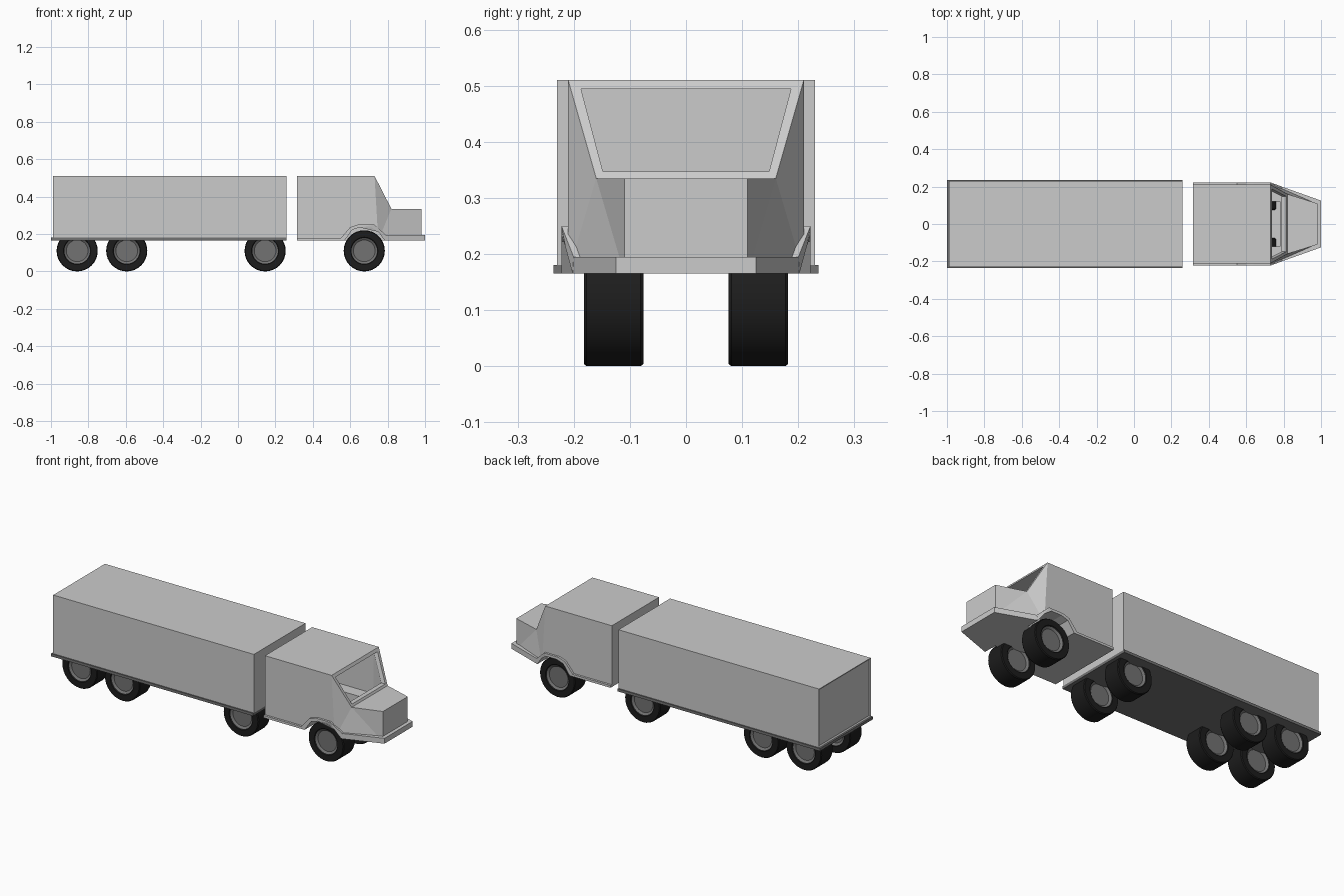
import bpy, bmesh, math

if "Cube" in bpy.data.objects:
    bpy.data.objects.remove(bpy.data.objects["Cube"])

def material(name, v):
    m = bpy.data.materials.new(name)
    m.diffuse_color = (v, v, v, 1)
    m.use_nodes = True
    m.node_tree.nodes["Principled BSDF"].inputs["Base Color"].default_value = m.diffuse_color
    return m

LIGHT = material("light_grey_paint", 0.60)
DARK = material("dark_grey_metal", 0.17)
RUBBER = material("black_rubber", 0.012)

def finish(name, bm, mat):
    bmesh.ops.recalc_face_normals(bm, faces=bm.faces)
    me = bpy.data.meshes.new(name)
    bm.to_mesh(me)
    bm.free()
    me.materials.append(mat)
    ob = bpy.data.objects.new(name, me)
    bpy.context.collection.objects.link(ob)
    return ob

def hull(name, pts, mat, mirror=True):
    """Convex solid around points, optionally mirrored across y."""
    bm = bmesh.new()
    for x, y, z in pts:
        bm.verts.new((x, y, z))
        if mirror:
            bm.verts.new((x, -y, z))
    bmesh.ops.convex_hull(bm, input=bm.verts)
    bmesh.ops.dissolve_limit(bm, angle_limit=0.01, verts=bm.verts, edges=bm.edges)
    return finish(name, bm, mat)

def box(name, x0, x1, y, z0, z1, mat):
    return hull(name, [(x, y, z) for x in (x0, x1) for z in (z0, z1)], mat)

def cut(target, cutter):
    cutter.hide_render = True
    mod = target.modifiers.new("cut", 'BOOLEAN')
    mod.operation = 'DIFFERENCE'
    mod.solver = 'EXACT'
    mod.object = cutter
    bpy.context.view_layer.objects.active = target
    bpy.ops.object.modifier_apply(modifier=mod.name)
    bpy.data.objects.remove(cutter)

def lathe(name, profile, mat, loc, closed, n=32):
    """Revolve (radius, y) points about the y axis."""
    bm = bmesh.new()
    rings = []
    for r, y in profile:
        rings.append([bm.verts.new((r * math.cos(2 * math.pi * i / n), y,
                                    r * math.sin(2 * math.pi * i / n))) for i in range(n)])
    pairs = list(zip(rings, rings[1:]))
    if closed:
        pairs.append((rings[-1], rings[0]))
    else:
        bm.faces.new(rings[0])
        bm.faces.new(rings[-1])
    for a, b in pairs:
        for i in range(n):
            j = (i + 1) % n
            bm.faces.new((a[i], a[j], b[j], b[i]))
    ob = finish(name, bm, mat)
    ob.location = loc
    bpy.ops.object.select_all(action='DESELECT')
    ob.select_set(True)
    bpy.context.view_layer.objects.active = ob
    bpy.ops.object.shade_smooth_by_angle(angle=math.radians(25))
    return ob

# Cab shell: half outline points, mirrored, with tapered nose
half = [(.315, .21, .51), (.73, .21, .51), (.82, .16, .335), (.98, .11, .335),
        (.98, .11, .165), (.75, .21, .165), (.315, .21, .165)]
bm = bmesh.new()
L = [bm.verts.new(p) for p in half]
R = [bm.verts.new((x, -y, z)) for x, y, z in half]
for i in range(7):
    j = (i + 1) % 7
    bm.faces.new((L[i], L[j], R[j], R[i]))
for S in (L, R):
    for f in ((0, 1, 5, 6), (1, 2, 5), (2, 4, 5), (2, 3, 4)):
        bm.faces.new([S[k] for k in f])
cab = finish("cab", bm, LIGHT)

# Hollow cabin, footwell and windscreen opening
cut(cab, hull("cabin_cutter", [(.36, .19, .25), (.36, .19, .495), (.712, .19, .495),
                               (.712, .19, .25), (.80, .145, .325), (.80, .145, .25)], LIGHT))
cut(cab, box("footwell_cutter", .37, .78, .12, .18, .30, LIGHT))
cut(cab, hull("windscreen_cutter", [(x, y, z) for x in (.66, 1.1)
                                    for y, z in ((.187, .494), (.148, .347))], LIGHT))

# Wheel arches
arch = [(.57, .165), (.61, .222), (.65, .235), (.715, .235), (.75, .212), (.785, .165)]
for s in (1, -1):
    pts = [(x, s * y, z) for y in (.125, .3) for x, z in arch + [(.57, .1), (.785, .1)]]
    cut(cab, hull("arch_cutter", pts, LIGHT, mirror=False))

# Side trim that runs along the sill and over the wheel
trim = [(.315, .178), (.55, .178), (.60, .237), (.64, .25), (.73, .25), (.79, .195)]
outline = trim + arch[::-1] + [(.315, .165)]
for s, side in ((1, "left"), (-1, "right")):
    bm = bmesh.new()
    loops = []
    for w in (.222, .20):
        loops.append([bm.verts.new((x, s * (w - max(0, x - .73) * .36), z)) for x, z in outline])
    a, b = loops
    bm.faces.new(a)
    bm.faces.new(b)
    for i in range(len(a)):
        j = (i + 1) % len(a)
        bm.faces.new((a[i], a[j], b[j], b[i]))
    bmesh.ops.triangulate(bm, faces=[f for f in bm.faces if len(f.verts) > 4])
    finish("cab_trim_" + side, bm, LIGHT)

# Tapered bumper
hull("bumper", [(x, y, z) for x, y in ((.787, .201), (1.0, .125)) for z in (.165, .195)], LIGHT)

# Cargo box with a slightly inset rear door
cargo = box("cargo_box", -.99, .26, .23, .18, .51, LIGHT)
bm = bmesh.new()
bm.from_mesh(cargo.data)
rear = [f for f in bm.faces if f.normal.x < -.9]
bmesh.ops.inset_region(bm, faces=rear, thickness=.01, depth=-.005)
bm.to_mesh(cargo.data)
bm.free()
box("trailer_floor", -1.0, .26, .236, .165, .18, DARK)

# Wheels: tyre ring and recessed hub, mirrored left and right
tyre = [(.068, .047), (.073, .053), (.106, .053), (.11, .048)]
tyre += [(r, -y) for r, y in tyre[::-1]]
hub = [(.058, .040), (.069, .048)]
hub += [(r, -y) for r, y in hub[::-1]]
for i, x in enumerate((.675, .145, -.595, -.86)):
    for s, side in ((1, "left"), (-1, "right")):
        loc = (x, s * .129, .11)
        lathe(f"tyre_{side}_{i + 1}", tyre, RUBBER, loc, True)
        lathe(f"hub_{side}_{i + 1}", hub, DARK, loc, False)
